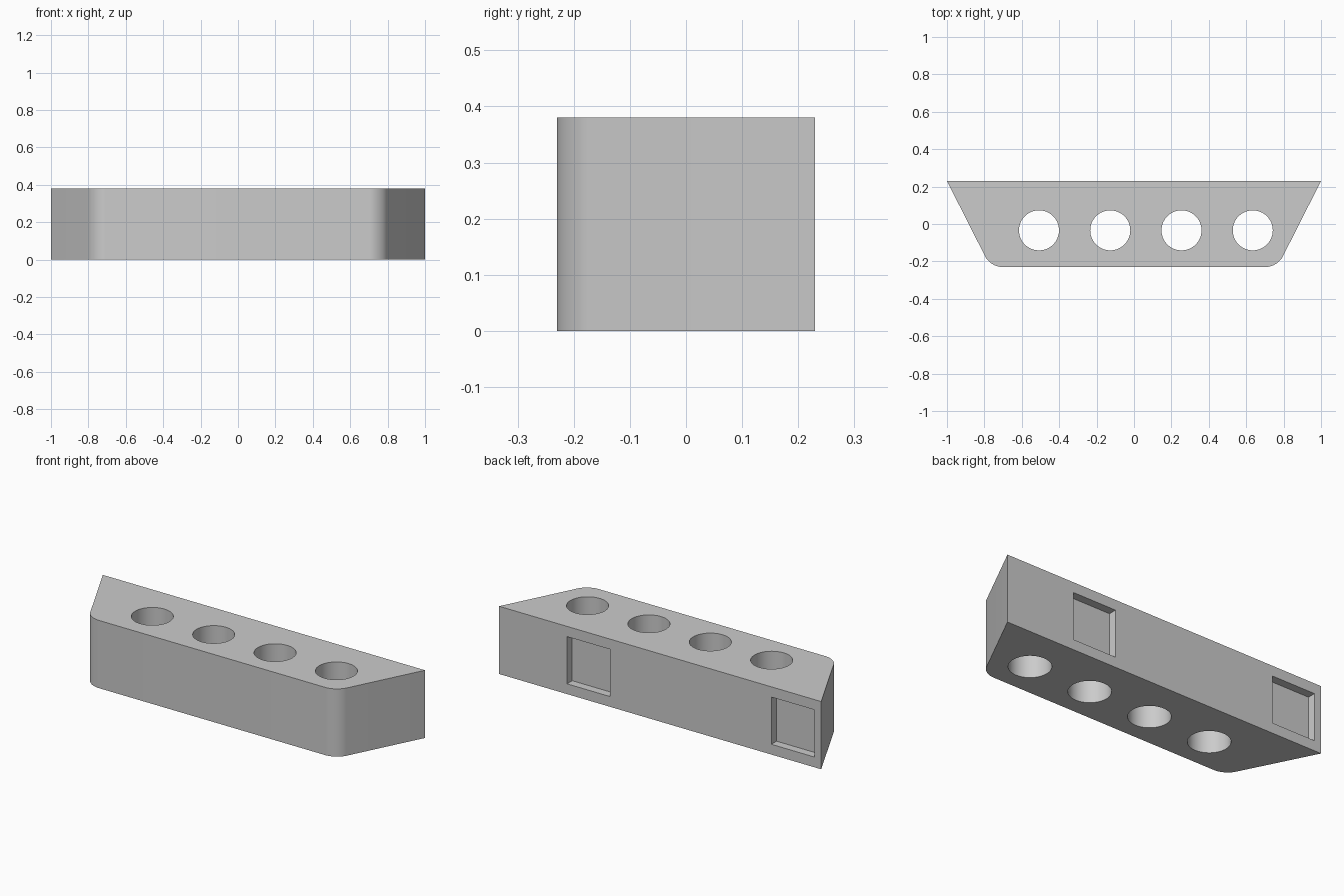
import bpy, bmesh
from mathutils import Matrix

cube = bpy.data.objects.get("Cube")
if cube:
    bpy.data.objects.remove(cube, do_unlink=True)

HEIGHT, HALF_DEPTH = 0.38, 0.23
GREY = (0.6, 0.6, 0.6, 1)

mat = bpy.data.materials.new("plain grey")
mat.use_nodes = True
mat.diffuse_color = GREY
mat.node_tree.nodes["Principled BSDF"].inputs["Base Color"].default_value = GREY


def make_object(name, bm):
    bmesh.ops.recalc_face_normals(bm, faces=bm.faces)
    mesh = bpy.data.meshes.new(name)
    bm.to_mesh(mesh)
    bm.free()
    mesh.materials.append(mat)
    obj = bpy.data.objects.new(name, mesh)
    bpy.context.collection.objects.link(obj)
    return obj


# Tapered block with rounded front corners
bm = bmesh.new()
outline = [(-1, HALF_DEPTH), (-0.767, -HALF_DEPTH), (0.767, -HALF_DEPTH), (1, HALF_DEPTH)]
base = bm.faces.new([bm.verts.new((x, y, 0)) for x, y in outline])
top = bmesh.ops.extrude_face_region(bm, geom=[base])["geom"]
bmesh.ops.translate(bm, vec=(0, 0, HEIGHT),
                    verts=[v for v in top if isinstance(v, bmesh.types.BMVert)])
front_edges = [e for e in bm.edges
               if all(v.co.y < 0 for v in e.verts)
               and abs(e.verts[0].co.z - e.verts[1].co.z) > 0.1]
bmesh.ops.bevel(bm, geom=front_edges, offset=0.061, offset_type='OFFSET',
                segments=10, profile=0.5, affect='EDGES')
block = make_object("holder_block", bm)

# Cutters: four round through holes and two square pockets in the back
bm = bmesh.new()
for i in range(4):
    bmesh.ops.create_cone(bm, cap_ends=True, segments=64, radius1=0.107, radius2=0.107,
                          depth=1, matrix=Matrix.Translation((-0.508 + 0.381 * i, -0.034, 0.19)))
for x in (0.444, -0.825):
    bmesh.ops.create_cube(bm, size=1, matrix=Matrix.Translation((x, HALF_DEPTH, HEIGHT / 2))
                          @ Matrix.Diagonal((0.267, 0.092, 0.265, 1)))
cutter = make_object("cutter", bm)
cutter.hide_render = True

# Cut the openings, then discard the cutter
bpy.ops.object.select_all(action='DESELECT')
block.select_set(True)
bpy.context.view_layer.objects.active = block
cut = block.modifiers.new("openings", 'BOOLEAN')
cut.operation = 'DIFFERENCE'
cut.solver = 'EXACT'
cut.object = cutter
bpy.ops.object.modifier_apply(modifier=cut.name)
bpy.data.objects.remove(cutter, do_unlink=True)
bpy.ops.object.shade_smooth_by_angle(angle=0.52)
